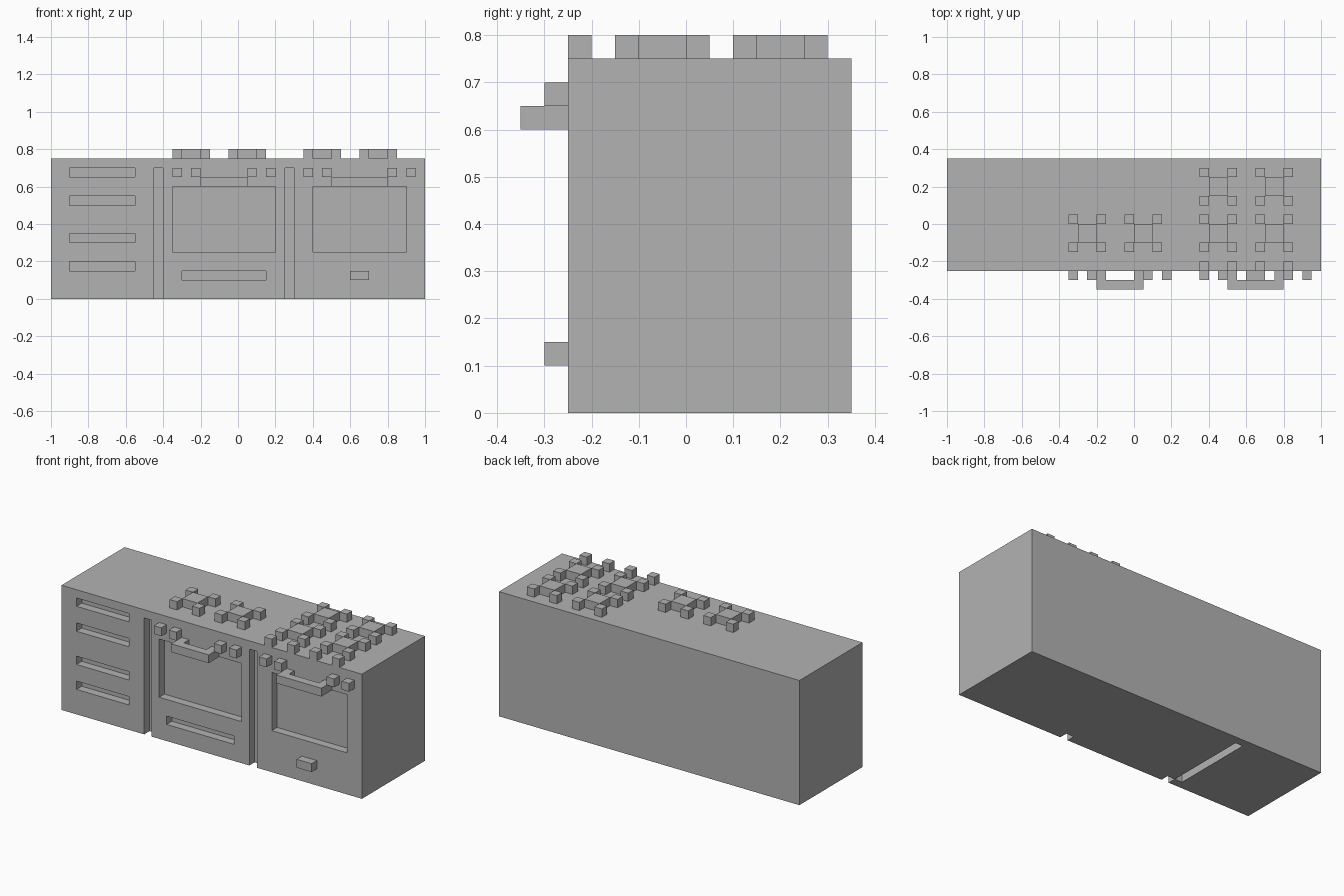
import bpy
from mathutils import Vector

if "Cube" in bpy.data.objects:
    bpy.data.objects.remove(bpy.data.objects["Cube"], do_unlink=True)

U = 0.05                           # block size of the design
FRONT, BACK, TOP = -0.25, 0.35, 0.75

grey = bpy.data.materials.new("plain_grey")
grey.use_nodes = True
colour = (0.45, 0.45, 0.45, 1)
grey.diffuse_color = colour
grey.node_tree.nodes["Principled BSDF"].inputs["Base Color"].default_value = colour


def box(name, x, y, z):
    """Box spanning the given (low, high) range on each axis."""
    spans = (x, y, z)
    bpy.ops.mesh.primitive_cube_add(size=1, location=[sum(s) / 2 for s in spans])
    ob = bpy.context.object
    ob.name = name
    size = Vector([s[1] - s[0] for s in spans])
    for v in ob.data.vertices:
        v.co = v.co * size
    ob.data.materials.append(grey)
    return ob


def cut(target, x, y, z):
    """Carve a box out of the target."""
    cutter = box("cutter", x, y, z)
    cutter.hide_render = True
    bpy.context.view_layer.objects.active = target
    mod = target.modifiers.new("recess", "BOOLEAN")
    mod.operation, mod.solver, mod.object = "DIFFERENCE", "EXACT", cutter
    bpy.ops.object.modifier_apply(modifier=mod.name)
    bpy.data.objects.remove(cutter, do_unlink=True)


# Main counter block
body = box("counter_body", (-1, 1), (FRONT, BACK), (0, TOP))
recess = (FRONT - U, FRONT + U)

# Drawer grips
for z in (0.15, 0.3, 0.5, 0.65):
    cut(body, (-0.9, -0.55), recess, (z, z + U))

# Vertical gaps between the units
for x in (-0.45, 0.25):
    cut(body, (x, x + U), recess, (-U, 0.7))

# Oven windows and the lower drawer grip
cut(body, (-0.35, 0.2), recess, (0.25, 0.6))
cut(body, (0.4, 0.9), recess, (0.25, 0.6))
cut(body, (-0.3, 0.15), recess, (0.1, 0.15))

# Slot in the underside
cut(body, (-0.5, -0.451), (-0.2, 0.3), (-U, U))

# Oven door handles: bar on two posts
for side, x0, x1 in (("right", -0.2, 0.05), ("left", 0.5, 0.8)):
    box(f"{side}_handle_bar", (x0, x1), (FRONT - 2 * U, FRONT - U), (0.6, 0.65))
    for x in (x0, x1 - U):
        box(f"{side}_handle_post", (x, x + U), (FRONT - U, FRONT), (0.6, 0.65))

# Control knobs and the small lower pull
for x in (-0.35, -0.25, 0.05, 0.15, 0.35, 0.45, 0.8, 0.9):
    box("control_knob", (x, x + U), (FRONT - U, FRONT), (0.65, 0.7))
box("lower_pull", (0.6, 0.7), (FRONT - U, FRONT), (0.1, 0.15))

# Burners: square plate with a block at each corner, front row cut by the edge
burners = [(-0.25, -0.05), (0.05, -0.05)]
burners += [(x, y) for x in (0.45, 0.75) for y in (-0.3, -0.05, 0.2)]
for cx, cy in burners:
    if cy > FRONT:
        box("burner_plate", (cx - U, cx + U), (cy - U, cy + U), (TOP, TOP + U))
    for x in (cx - 2 * U, cx + U):
        for y in (cy - 2 * U, cy + U):
            if y > FRONT - U / 2:
                box("burner_corner", (x, x + U), (y, y + U), (TOP, TOP + U))
